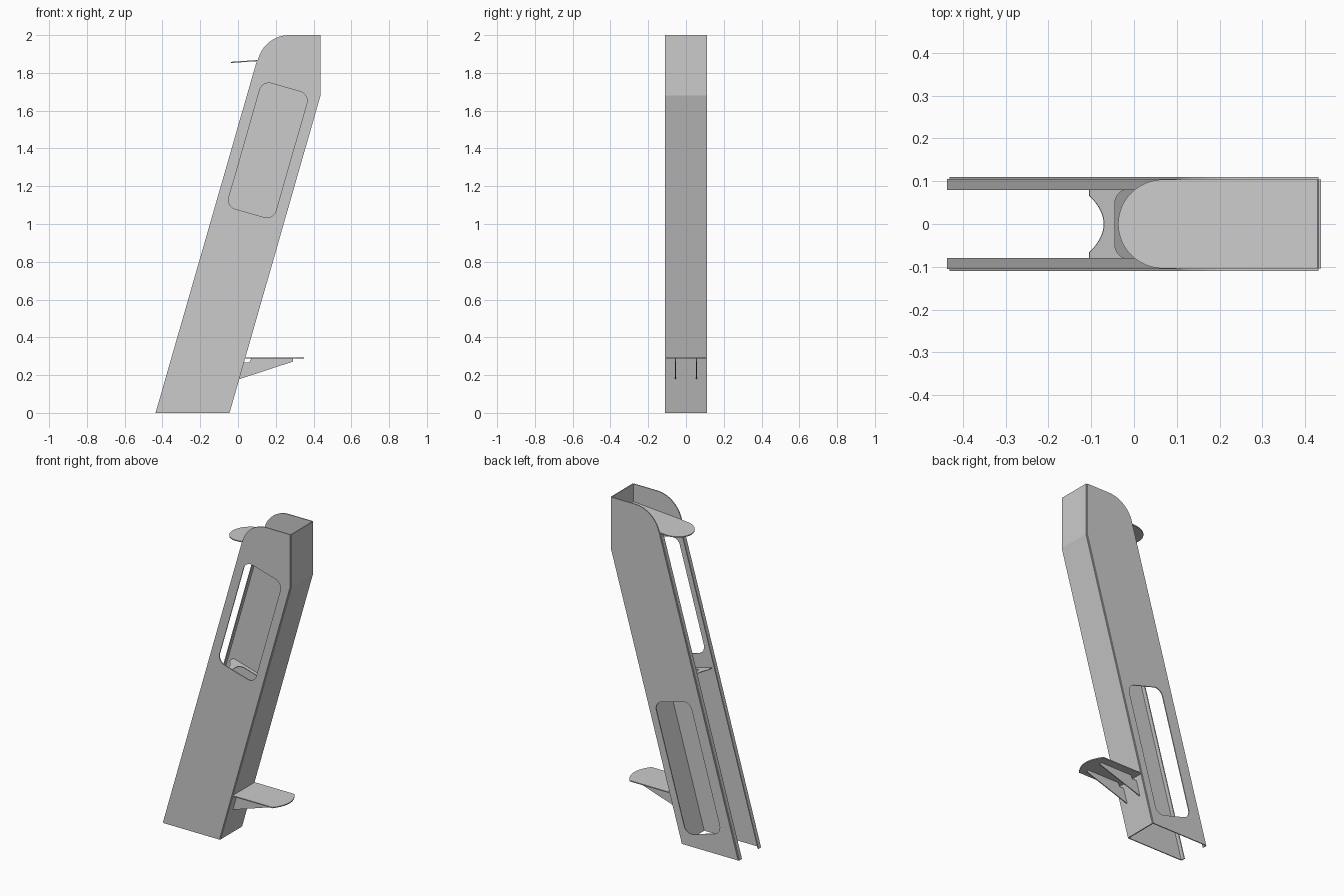
import bpy, bmesh, math
from mathutils import Vector, Matrix

if "Cube" in bpy.data.objects:
    bpy.data.objects.remove(bpy.data.objects["Cube"])

T = 0.006                      # sheet thickness
LEAN = math.atan(0.2866)       # lean of the body from vertical


def rounded(corners, n=10):
    """Polygon from (x, y, radius) corners, with filleted corners."""
    out = []
    for i, (x, y, r) in enumerate(corners):
        p = Vector((x, y))
        if r == 0:
            out.append(p)
            continue
        a = (Vector(corners[i - 1][:2]) - p).normalized()
        b = (Vector(corners[(i + 1) % len(corners)][:2]) - p).normalized()
        half = a.angle(b) / 2
        c = p + (a + b).normalized() * r / math.sin(half)
        t = r / math.tan(half)
        u, v = (p + a * t - c).normalized(), (p + b * t - c).normalized()
        out += [c + u.slerp(v, k / n).normalized() * r for k in range(n + 1)]
    return out


def sheet(name, loops, thick, matrix):
    """Flat sheet with holes: first loop is the outline, the rest are holes."""
    cu = bpy.data.curves.new(name, 'CURVE')
    cu.dimensions, cu.fill_mode, cu.extrude = '2D', 'BOTH', thick / 2
    for loop in loops:
        s = cu.splines.new('POLY')
        s.points.add(len(loop) - 1)
        for pt, co in zip(s.points, loop):
            pt.co = (co[0], co[1], 0, 1)
        s.use_cyclic_u = True
    tmp = bpy.data.objects.new(name + "_curve", cu)
    bpy.context.collection.objects.link(tmp)
    deps = bpy.context.evaluated_depsgraph_get()
    me = bpy.data.meshes.new_from_object(tmp.evaluated_get(deps))
    bpy.data.objects.remove(tmp)
    bm = bmesh.new()
    bm.from_mesh(me)
    bmesh.ops.remove_doubles(bm, verts=bm.verts, dist=1e-5)
    bmesh.ops.recalc_face_normals(bm, faces=bm.faces)
    bm.transform(matrix)
    for f in bm.faces:
        f.smooth = False
    bm.to_mesh(me)
    bm.free()
    me.name = name
    ob = bpy.data.objects.new(name, me)
    bpy.context.collection.objects.link(ob)
    return ob


def upright(y):
    """Sheet drawn in x, z and standing at depth y."""
    return Matrix.Translation((0, y, 0)) @ Matrix.Rotation(math.pi / 2, 4, 'X')


def window(cx, cz, w, h, r=0.05):
    """Rounded rectangle leaning with the body."""
    pts = rounded([(-w/2, -h/2, r), (w/2, -h/2, r), (w/2, h/2, r), (-w/2, h/2, r)])
    rot = Matrix.Rotation(-LEAN, 2)
    return [rot @ p + Vector((cx, cz)) for p in pts]


# side panels, one with an upper window and one with a lower window
side = rounded([(-0.431, 0, 0), (-0.049, 0, 0), (0.431, 1.68, 0),
                (0.431, 2, 0), (0.143, 2, 0.17)], 16)
sheet("front_side_panel", [side, window(0.158, 1.39, 0.259, 0.692)], T, upright(-0.107))
sheet("rear_side_panel", [side, window(-0.09, 0.477, 0.25, 0.785)], T, upright(0.107))

# bent spine plate joining the two sides
spine = [(-0.045, 0), (0.4365, 1.679), (0.4365, 2), (0.4305, 2), (0.4305, 1.68), (-0.0513, 0)]
sheet("spine_plate", [spine], 0.208, upright(0))

# narrow flanges along the open edge
flange = [(-0.4365, 0), (-0.4302, 0), (0.1065, 1.865), (0.1, 1.865)]
for label, s in (("front", -1), ("rear", 1)):
    sheet(label + "_flange", [flange], 0.025, upright(s * 0.0925))

# top shelf with a round nose
nose = [(0.07 + 0.107 * math.cos(a), 0.104 * math.sin(a))
        for a in (math.pi * (0.5 + k / 32) for k in range(33))]
tilt = Matrix.Translation((0, 0, 1.858)) @ Matrix.Rotation(-0.07, 4, 'Y')
sheet("top_shelf", [nose + [(0.43, -0.104), (0.43, 0.104)]], T, tilt)

# inner shelf with a scooped front edge and a rounded opening
scoop = [(0.036 * (1 - (k / 8) ** 2), 0.067 * k / 8) for k in range(-8, 9)]
inner = [(0, -0.104)] + scoop + [(0, 0.104), (0.333, 0.104), (0.333, -0.104)]
hole = rounded([(0.062, -0.082, 0.035), (0.30, -0.082, 0.035),
                (0.30, 0.082, 0.035), (0.062, 0.082, 0.035)])
sheet("inner_shelf", [inner, hole], 0.004,
      Matrix.Translation((-0.105, 0, 1.015)) @ Matrix.Rotation(LEAN, 4, 'Y'))

# foot ledge with a bowed outer edge
bow = [(0.31 + 0.04 * (1 - (k / 10) ** 2), 0.107 * k / 10) for k in range(-10, 11)]
sheet("foot_ledge", [bow + [(0.036, 0.107), (0.036, -0.107)]], T,
      Matrix.Translation((0, 0, 0.29)))

# two triangular ribs under the ledge
rib = [(0.005, 0.178), (0.292, 0.272), (0.292, 0.288), (0.07, 0.288), (0.06, 0.266), (0.03, 0.266)]
for label, y in (("front", -0.055), ("rear", 0.055)):
    sheet(label + "_ledge_rib", [rib], T, upright(y))
